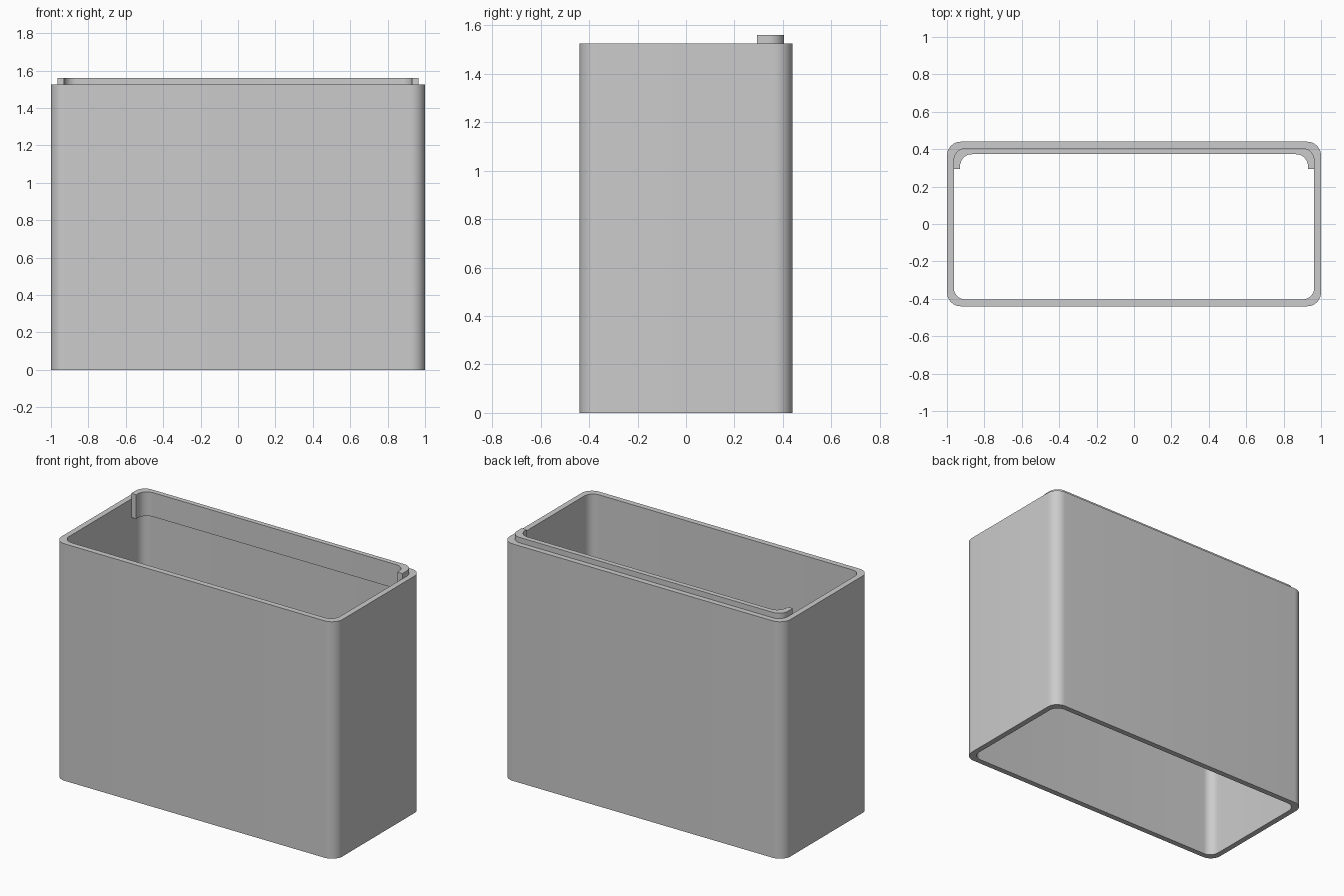
import bpy, bmesh, math

cube = bpy.data.objects.get("Cube")
if cube:
    bpy.data.objects.remove(cube, do_unlink=True)

grey = bpy.data.materials.new("plain grey")
grey.use_nodes = True
colour = (0.6, 0.6, 0.6, 1)
grey.diffuse_color = colour
grey.node_tree.nodes["Principled BSDF"].inputs["Base Color"].default_value = colour

ARC = 12  # segments per rounded corner


def corner(cx, cy, r, start):
    """Quarter arc, counter-clockwise from the start angle."""
    return [(cx + r * math.cos(start + i * math.pi / 2 / ARC),
             cy + r * math.sin(start + i * math.pi / 2 / ARC)) for i in range(ARC + 1)]


def rounded_rect(hx, hy, r):
    pts = []
    for k, (sx, sy) in enumerate([(1, 1), (-1, 1), (-1, -1), (1, -1)]):
        pts += corner(sx * (hx - r), sy * (hy - r), r, k * math.pi / 2)
    return pts


def back_u(hx, hy, r, y_end):
    """Open path along the back wall, round both back corners."""
    return ([(hx, y_end)] + corner(hx - r, hy - r, r, 0)
            + corner(r - hx, hy - r, r, math.pi / 2) + [(-hx, y_end)])


def wall(name, outer, inner, z0, z1, closed):
    """Solid wall between two matching outlines."""
    bm = bmesh.new()
    ring = [[bm.verts.new((x, y, z)) for x, y in path]
            for path, z in ((outer, z0), (outer, z1), (inner, z1), (inner, z0))]
    n = len(outer)
    for i in range(n if closed else n - 1):
        j = (i + 1) % n
        for k in range(4):
            a, b = ring[k], ring[(k + 1) % 4]
            bm.faces.new((a[i], a[j], b[j], b[i]))
    if not closed:
        for i in (0, n - 1):
            bm.faces.new([r[i] for r in ring])
    bmesh.ops.recalc_face_normals(bm, faces=bm.faces)
    mesh = bpy.data.meshes.new(name)
    bm.to_mesh(mesh)
    bm.free()
    mesh.materials.append(grey)
    obj = bpy.data.objects.new(name, mesh)
    bpy.context.collection.objects.link(obj)
    bpy.ops.object.select_all(action="DESELECT")
    obj.select_set(True)
    bpy.context.view_layer.objects.active = obj
    bpy.ops.object.shade_smooth_by_angle(angle=math.radians(30))
    return obj


# Open sleeve body
wall("sleeve", rounded_rect(1.0, 0.44, 0.075), rounded_rect(0.9635, 0.4035, 0.063),
     0, 1.525, True)

# Locating lip inside the back of the rim
wall("back_lip", back_u(0.965, 0.405, 0.064, 0.293), back_u(0.93, 0.373, 0.064, 0.293),
     1.405, 1.56, False)
